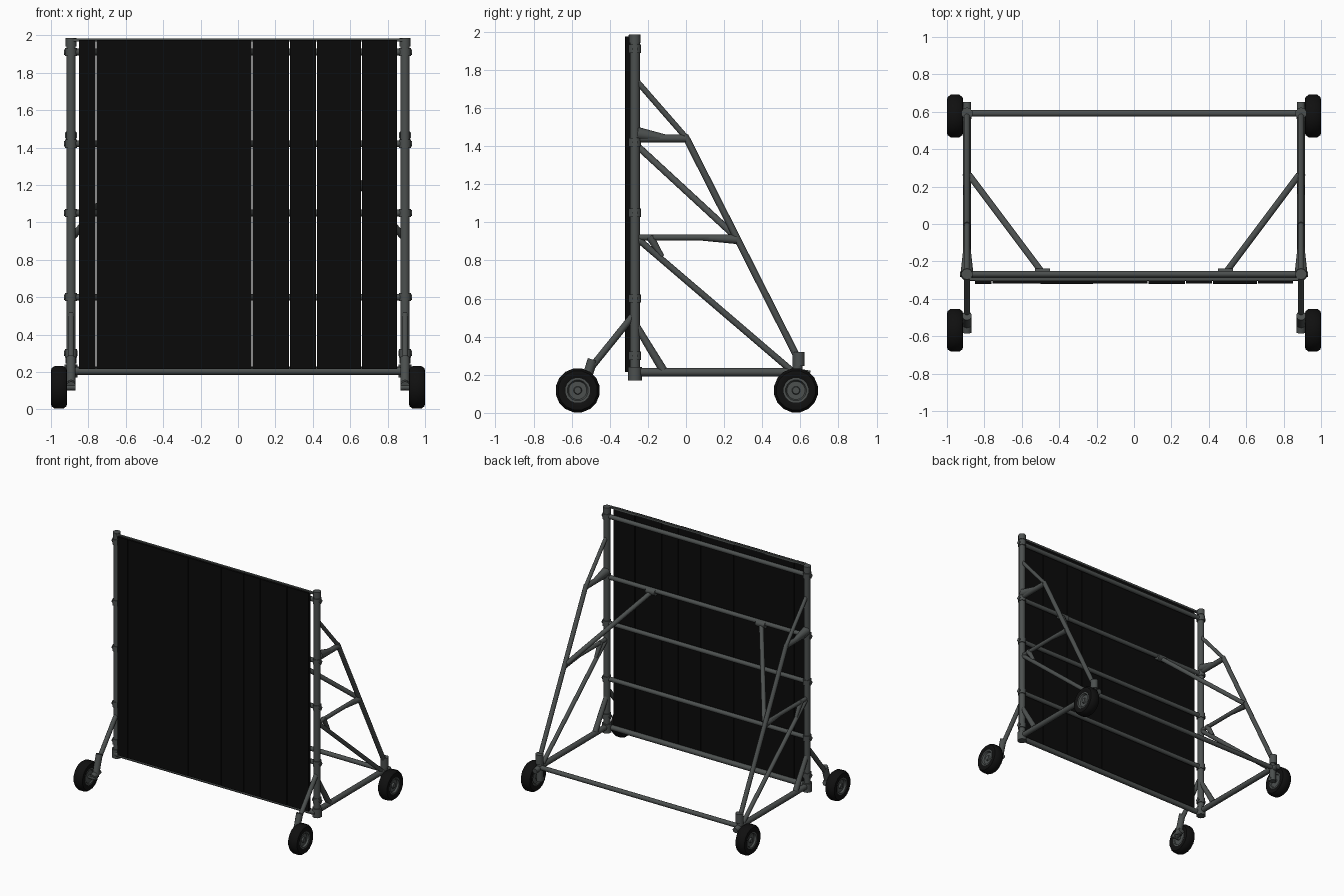
import bpy, bmesh, math
from mathutils import Vector

if "Cube" in bpy.data.objects:
    bpy.data.objects.remove(bpy.data.objects["Cube"])


def material(name, r, g, b):
    m = bpy.data.materials.new(name)
    m.diffuse_color = (r, g, b, 1)
    m.use_nodes = True
    m.node_tree.nodes["Principled BSDF"].inputs["Base Color"].default_value = m.diffuse_color
    return m


STEEL = material("grey steel", 0.072, 0.080, 0.078)
BOARD = material("black board", 0.003, 0.003, 0.003)
RUBBER = material("black rubber", 0.005, 0.005, 0.005)


def finish(name, bm, mat, smooth=True):
    bmesh.ops.recalc_face_normals(bm, faces=bm.faces)
    me = bpy.data.meshes.new(name)
    bm.to_mesh(me)
    bm.free()
    me.materials.append(mat)
    ob = bpy.data.objects.new(name, me)
    bpy.context.collection.objects.link(ob)
    if smooth:
        bpy.ops.object.select_all(action='DESELECT')
        ob.select_set(True)
        bpy.context.view_layer.objects.active = ob
        bpy.ops.object.shade_smooth_by_angle(angle=math.radians(40))
    return ob


def tube(name, a, b, r, r2=None, sides=10, mat=STEEL):
    """Round bar from a to b, optionally tapered."""
    a, b = Vector(a), Vector(b)
    d = b - a
    bm = bmesh.new()
    bmesh.ops.create_cone(bm, cap_ends=True, segments=sides, radius1=r,
                          radius2=r if r2 is None else r2, depth=d.length)
    rot = d.to_track_quat('Z', 'Y').to_matrix().to_4x4()
    bmesh.ops.transform(bm, matrix=rot, verts=bm.verts)
    bmesh.ops.translate(bm, vec=(a + b) / 2, verts=bm.verts)
    return finish(name, bm, mat)


def box(name, x0, x1, y0, y1, z0, z1, mat):
    bm = bmesh.new()
    bmesh.ops.create_cube(bm, size=1)
    for v in bm.verts:
        v.co = ((x0 + x1) / 2 + v.co.x * (x1 - x0),
                (y0 + y1) / 2 + v.co.y * (y1 - y0),
                (z0 + z1) / 2 + v.co.z * (z1 - z0))
    return finish(name, bm, mat, False)


def lathe(name, profile, centre, side, mat, seg=16):
    """Closed (x, radius) profile spun round a sideways axle."""
    bm = bmesh.new()
    rings = []
    for i in range(seg):
        t = 2 * math.pi * (i + 0.5) / seg
        rings.append([bm.verts.new((centre[0] + side * x, centre[1] + r * math.cos(t),
                                    centre[2] + r * math.sin(t))) for x, r in profile])
    n = len(profile)
    for i in range(seg):
        p, q = rings[i], rings[(i + 1) % seg]
        for j in range(n):
            k = (j + 1) % n
            bm.faces.new((p[j], p[k], q[k], q[j]))
    return finish(name, bm, mat)


# Board wall: planks with narrow see-through gaps
cuts = [-0.85, -0.76, -0.50, -0.22, 0.075, 0.275, 0.42, 0.66, 0.85]
open_gaps = (-0.76, 0.075, 0.275, 0.42, 0.66)
for i, (l, r) in enumerate(zip(cuts, cuts[1:])):
    gl = 0.003 if l in open_gaps else 0
    gr = 0.003 if r in open_gaps else 0
    s = 0.002 * (i % 2)
    box("plank", l + gl, r - gr, -0.32 + s, -0.294 + s, 0.215, 1.975, BOARD)
box("top_edge_strip", -0.88, 0.88, -0.302, -0.285, 1.967, 1.982, STEEL)

# Rails behind the boards
PX, PY = 0.893, -0.268
for z in (1.91, 1.42, 1.05, 0.6):
    tube("back_rail", (-PX, -0.268, z), (PX, -0.268, z), 0.018)
tube("bottom_rail", (-PX, -0.285, 0.205), (PX, -0.285, 0.205), 0.021)
tube("rear_cross_bar", (-PX, 0.592, 0.212), (PX, 0.592, 0.212), 0.018)

TYRE = [(-0.036, 0.066), (-0.044, 0.085), (-0.040, 0.104), (-0.022, 0.117),
        (0.022, 0.117), (0.040, 0.104), (0.044, 0.085), (0.036, 0.066)]
HUB = [(-0.028, 0.0005), (-0.028, 0.05), (-0.036, 0.055), (-0.036, 0.068),
       (0.036, 0.068), (0.036, 0.055), (0.022, 0.048), (0.022, 0.022),
       (0.034, 0.018), (0.034, 0.0005)]

for s in (-1, 1):
    X = s * PX

    def bar(name, y0, z0, y1, z1, r, r2=None):
        return tube(name, (X, y0, z0), (X, y1, z1), r, r2)

    # Upright post with couplers
    bar("upright_post", PY, 0.17, PY, 1.98, 0.026)
    for z in (1.91, 1.42, 1.05, 0.6, 0.3):
        bar("post_coupler", PY, z - 0.022, PY, z + 0.022, 0.033)
        tube("coupler_pin", (X - s * 0.035, PY, z), (X + s * 0.036, PY, z), 0.015)
    bar("post_cap", PY, 1.94, PY, 1.985, 0.030)
    bar("post_foot", PY, 0.17, PY, 0.24, 0.036)

    # Side frame
    bar("base_tube", -0.29, 0.214, 0.60, 0.214, 0.022)
    bar("upper_leg", -0.262, 1.745, 0.0, 1.445, 0.015)
    bar("rear_leg", -0.005, 1.455, 0.585, 0.29, 0.018)
    bar("upper_strut", PY, 1.44, 0.0, 1.44, 0.021)
    bar("upper_strut_gusset", -0.255, 1.465, -0.11, 1.443, 0.035, 0.018)
    bar("middle_strut", PY, 0.92, 0.265, 0.92, 0.016)
    bar("middle_strut_gusset", 0.08, 0.918, 0.265, 0.91, 0.014, 0.024)
    bar("lower_diagonal", -0.25, 0.91, 0.55, 0.225, 0.017)
    bar("diagonal_gusset", -0.19, 0.925, -0.125, 0.82, 0.022, 0.012)
    bar("base_gusset", -0.262, 0.46, -0.12, 0.225, 0.018, 0.022)
    tube("panel_brace", (s * 0.88, 0.26, 0.925), (s * 0.49, -0.26, 1.405), 0.018)
    tube("brace_clamp", (s * 0.53, -0.262, 1.41), (s * 0.45, -0.262, 1.41), 0.026)

    # Rear wheel mount
    bar("rear_stub", 0.585, 0.10, 0.585, 0.31, 0.026)
    bar("rear_stub_collar", 0.592, 0.245, 0.592, 0.32, 0.031)
    bar("rear_tube_end", 0.56, 0.214, 0.65, 0.20, 0.022)

    # Front outrigger and wheel mount
    bar("front_outrigger", PY - 0.01, 0.51, -0.50, 0.235, 0.018)
    bar("front_stub", -0.49, 0.28, -0.54, 0.12, 0.026)
    bar("front_axle_arm", -0.50, 0.145, -0.58, 0.125, 0.025)

    # Wheels
    for y in (-0.568, 0.577):
        c = (s * 0.957, y, 0.118)
        lathe("tyre", TYRE, c, s, RUBBER)
        lathe("wheel_hub", HUB, c, s, STEEL)
        tube("axle", (s * 0.868, y, 0.118), (s * 0.95, y, 0.118), 0.016)
